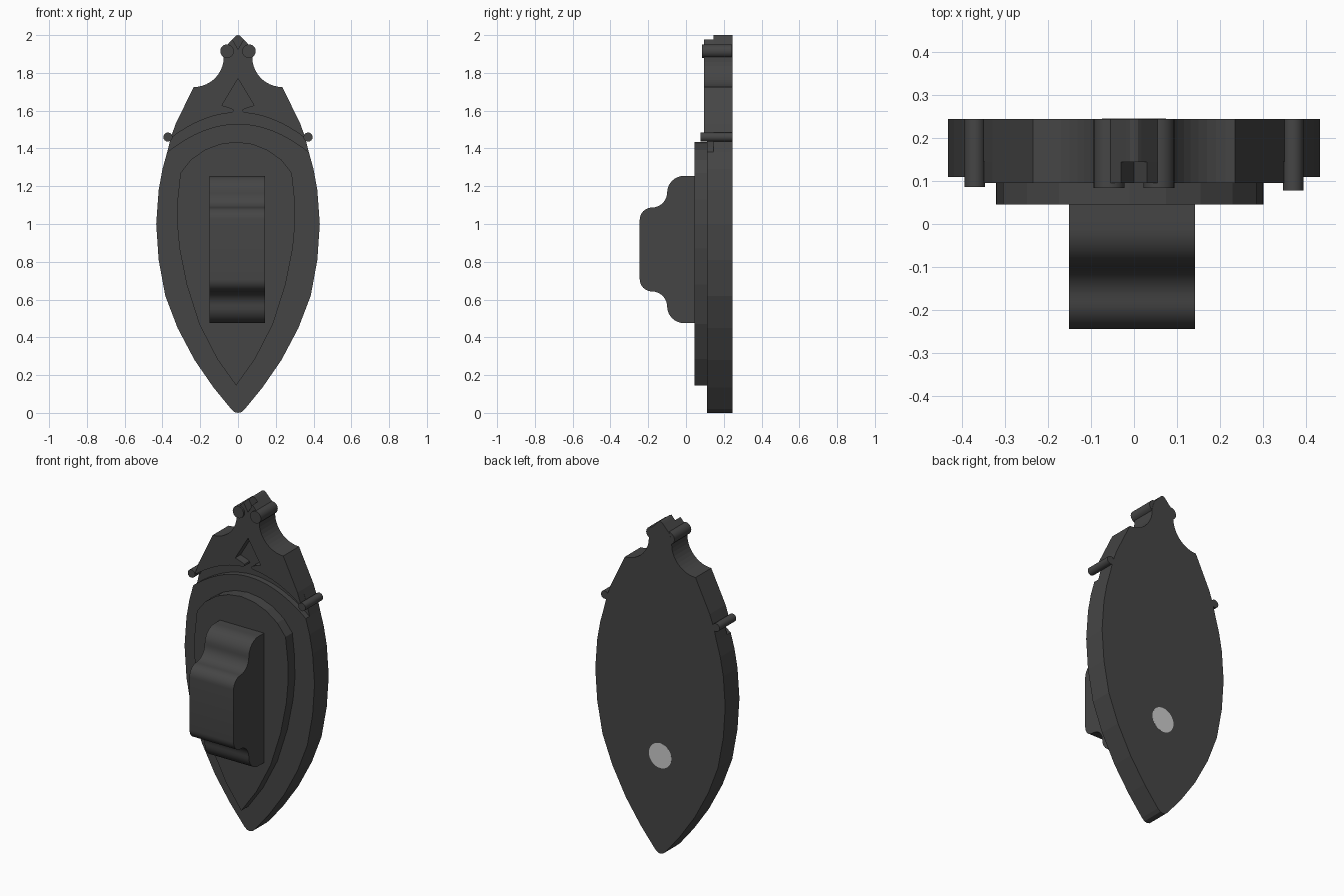
import bpy, bmesh
from math import sin, cos, radians, pi

if "Cube" in bpy.data.objects:
    bpy.data.objects.remove(bpy.data.objects["Cube"])

dark = bpy.data.materials.new("dark_grey")
dark.diffuse_color = (0.06, 0.06, 0.06, 1)
dark.use_nodes = True
dark.node_tree.nodes["Principled BSDF"].inputs["Base Color"].default_value = dark.diffuse_color


def arc(cx, cz, r, a0, a1, n):
    """Points along a circular arc, angles in degrees."""
    angles = [radians(a0 + (a1 - a0) * i / n) for i in range(n + 1)]
    return [(cx + r * cos(a), cz + r * sin(a)) for a in angles]


def mirrored(half):
    """Close a right-hand half outline that starts and ends on x = 0."""
    return half + [(-x, z) for x, z in half[-2:0:-1]]


def extrude(name, start, end, smooth=False, material=dark):
    """Prism between two matching rings of 3D points."""
    bm = bmesh.new()
    a = [bm.verts.new(p) for p in start]
    b = [bm.verts.new(p) for p in end]
    n = len(a)
    bm.faces.new(a)
    bm.faces.new(b[::-1])
    for i in range(n):
        j = (i + 1) % n
        bm.faces.new((a[i], b[i], b[j], a[j]))
    bmesh.ops.recalc_face_normals(bm, faces=bm.faces[:])
    mesh = bpy.data.meshes.new(name)
    bm.to_mesh(mesh)
    bm.free()
    ob = bpy.data.objects.new(name, mesh)
    bpy.context.collection.objects.link(ob)
    if material:
        mesh.materials.append(material)
    if smooth:
        bpy.ops.object.select_all(action='DESELECT')
        ob.select_set(True)
        bpy.context.view_layer.objects.active = ob
        bpy.ops.object.shade_smooth_by_angle(angle=radians(35))
    return ob


def plate(name, outline, y0, y1, **kw):
    """Flat plate: (x, z) outline extruded along y."""
    return extrude(name, [(x, y0, z) for x, z in outline],
                   [(x, y1, z) for x, z in outline], **kw)


def lower_arch(x):
    return 1.53 - 0.15 * (x / 0.375) ** 2


def upper_arch(x):
    return 1.59 - 0.135 * (x / 0.355) ** 2


# Shared right-hand silhouette pieces
hull = [(0, 0), (0.018, 0.004), (0.036, 0.02), (0.13, 0.135), (0.23, 0.28), (0.32, 0.45),
        (0.385, 0.62), (0.42, 0.81), (0.433, 1.0), (0.42, 1.18), (0.4, 1.29)]
shoulder = [(0.33, 1.53), (0.235, 1.725)] + arc(0.235, 1.885, 0.16, 262, 190, 9)
shoulder += [(0.075, 1.9), (0.06, 1.945)]
tip = [(0.018, 1.99), (0.009, 1.998), (0, 2.0)]

# Back plate: full silhouette, its front is the floor of the grooves
plate("back_plate", mirrored(hull + [(0.375, 1.38), (0.355, 1.46)] + shoulder + tip), 0.145, 0.245)

# Lower body face, ending in an arch
arch = [(x, lower_arch(x)) for x in [0.375 * (10 - i) / 10 for i in range(11)]]
plate("body_face", mirrored(hull + arch), 0.11, 0.145)

# Crest face with arrow cut-out below and V notch at the tip
arrow = [(0, 1.77), (0.085, 1.628), (0.037, 1.613), (0.025, 1.605), (0.023, 1.596), (0.032, 1.59)]
arch = [(x, upper_arch(x)) for x in [0.05 + 0.305 * i / 8 for i in range(9)]]
plate("crest_face", mirrored(arrow + arch + shoulder + [(0.03, 1.978), (0, 1.925)]), 0.095, 0.145)

# Raised switch panel
panel = [(0, 0.145), (0.1, 0.285), (0.195, 0.47), (0.262, 0.68), (0.3, 0.87), (0.312, 1.0),
         (0.31, 1.13), (0.295, 1.27), (0.24, 1.34), (0.165, 1.393), (0.085, 1.424), (0, 1.435)]
plate("switch_panel", [(x - 0.01, z) for x, z in mirrored(panel)], 0.045, 0.11)

# Switch lever: stepped, rounded side profile extruded along x
half = [(0.05, 1.255)] + arc(-0.01, 1.165, 0.09, 90, 180, 8)
half += arc(-0.18, 1.167, 0.08, 0, -90, 8)[1:]
half += arc(-0.18, 1.022, 0.065, 90, 180, 8)[1:]
profile = half + [(y, 1.73 - z) for y, z in half[::-1]]
extrude("switch_lever", [(-0.152, y, z) for y, z in profile],
        [(0.142, y, z) for y, z in profile], smooth=True)

# Round pins on both edges of the crest
for side, label in ((-1, "left"), (1, "right")):
    plate("lower_pin_" + label, arc(side * 0.371, 1.46, 0.024, 0, 345, 23),
          0.082 - side * 0.004, 0.245, smooth=True)
    plate("upper_pin_" + label, arc(side * 0.058, 1.915, 0.036, 0, 345, 23),
          0.084, 0.2445, smooth=True)

# Light round disc set flush in the back
plate("back_disc", arc(0, 0.59, 0.075, 0, 348.75, 31), 0.225, 0.2458, smooth=True, material=None)
